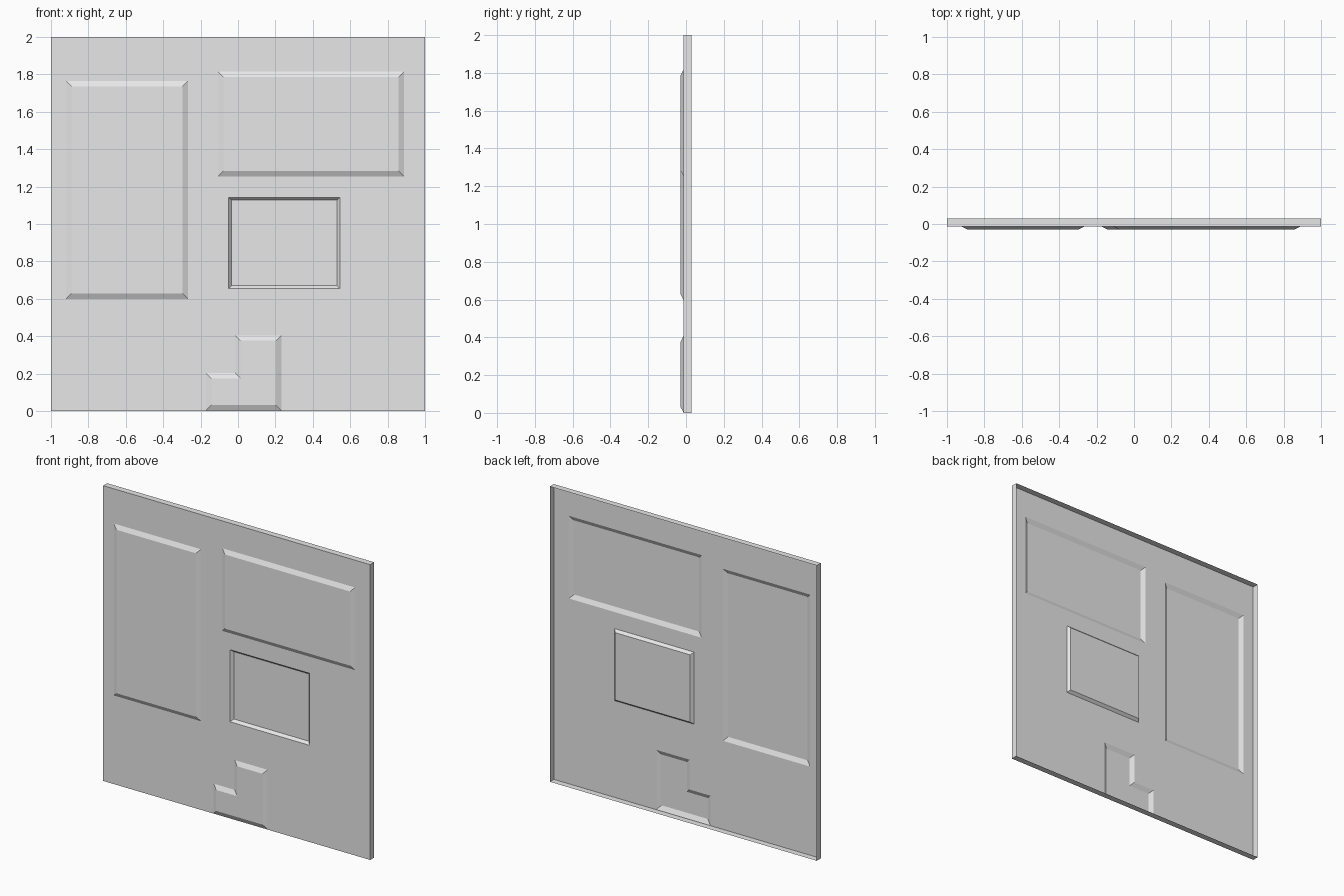
import bpy
import bmesh
from mathutils import Vector

cube = bpy.data.objects.get("Cube")
if cube:
    bpy.data.objects.remove(cube, do_unlink=True)

BACK, FRONT = 0.029, -0.014   # depth of the open back edge and of the front sheet


def rectangle(x0, x1, z0, z1):
    return [Vector(p) for p in ((x0, z0), (x1, z0), (x1, z1), (x0, z1))]


def shrink(outline, width):
    """Move each side of a square-cornered, anticlockwise outline inward."""
    moved = []
    for i, point in enumerate(outline):
        before = (point - outline[i - 1]).normalized()
        after = (outline[(i + 1) % len(outline)] - point).normalized()
        inward = Vector((-before.y - after.y, before.x + after.x))
        moved.append(point + inward * width)
    return moved


def add_ring(bm, outline, y):
    return [bm.verts.new((p.x, y, p.y)) for p in outline]


def bridge(bm, outer, inner):
    for i in range(len(outer)):
        j = (i + 1) % len(outer)
        bm.faces.new((outer[i], outer[j], inner[j], inner[i]))


def ring_edges(bm, ring):
    edges = []
    for i, vert in enumerate(ring):
        other = ring[(i + 1) % len(ring)]
        edges.append(bm.edges.get((vert, other)) or bm.edges.new((vert, other)))
    return edges


bm = bmesh.new()

# Outer rim, open at the back
border = rectangle(-1, 1, 0, 2)
front_ring = add_ring(bm, border, FRONT)
bridge(bm, add_ring(bm, border, BACK), front_ring)
sheet_edges = ring_edges(bm, front_ring)

# Stepped panel at the bottom edge
stepped = [Vector(p) for p in ((-0.172, 0.003), (0.232, 0.003), (0.232, 0.405),
                               (-0.015, 0.405), (-0.015, 0.203), (-0.172, 0.203))]

# Pressed panels: outline, bevel width, depth (negative is raised to the front)
panels = (
    (rectangle(-0.92, -0.267, 0.6, 1.765), 0.029, -0.015),
    (rectangle(-0.107, 0.888, 1.255, 1.815), 0.029, -0.015),
    (stepped, 0.029, -0.015),
    (rectangle(-0.05, 0.545, 0.655, 1.143), 0.016, 0.018),
)
for outline, width, depth in panels:
    outer = add_ring(bm, outline, FRONT)
    inner = add_ring(bm, shrink(outline, width), FRONT + depth)
    bridge(bm, outer, inner)
    bm.faces.new(inner)
    sheet_edges += ring_edges(bm, outer)

# Flat front sheet around the panels
filled = bmesh.ops.triangle_fill(bm, edges=sheet_edges, use_beauty=True,
                                 use_dissolve=False, normal=(0, -1, 0))
for face in filled["geom"]:
    if isinstance(face, bmesh.types.BMFace):
        face.normal_update()
        if face.normal.y > 0:
            face.normal_flip()

mesh = bpy.data.meshes.new("pressed_wall_panel")
bm.to_mesh(mesh)
bm.free()

# Plain grey finish
grey = bpy.data.materials.new("light_grey")
grey.use_nodes = True
colour = (0.8, 0.8, 0.8, 1)
grey.diffuse_color = colour
grey.node_tree.nodes["Principled BSDF"].inputs["Base Color"].default_value = colour
mesh.materials.append(grey)

panel = bpy.data.objects.new("pressed_wall_panel", mesh)
bpy.context.collection.objects.link(panel)
